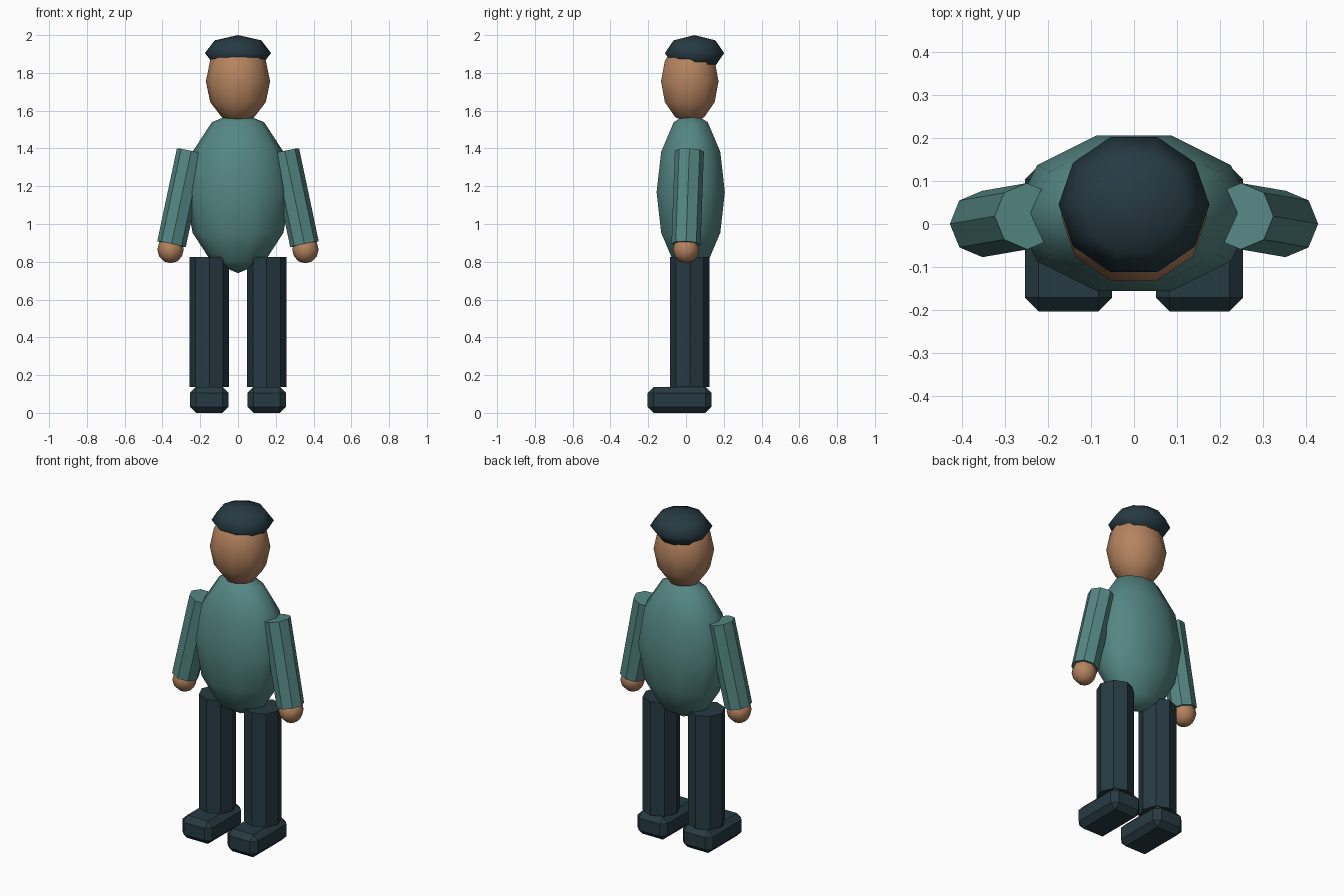
import bpy, bmesh, math
from mathutils import Matrix, Vector

if "Cube" in bpy.data.objects:
    bpy.data.objects.remove(bpy.data.objects["Cube"])


def material(name, col):
    m = bpy.data.materials.new(name)
    m.diffuse_color = (*col, 1)
    m.use_nodes = True
    m.node_tree.nodes["Principled BSDF"].inputs["Base Color"].default_value = m.diffuse_color
    return m


TEAL = material("teal_cloth", (0.089, 0.24, 0.228))
SKIN = material("skin", (0.46, 0.228, 0.115))
DARK = material("dark_cloth", (0.0194, 0.0423, 0.0545))


def finish(bm, name, mat, smooth=False):
    bmesh.ops.recalc_face_normals(bm, faces=bm.faces)
    for f in bm.faces:
        f.smooth = smooth
    me = bpy.data.meshes.new(name)
    bm.to_mesh(me)
    bm.free()
    me.materials.append(mat)
    ob = bpy.data.objects.new(name, me)
    bpy.context.collection.objects.link(ob)
    return ob


def ball(name, mat, centre, radii, segs, rings):
    bm = bmesh.new()
    bmesh.ops.create_uvsphere(bm, u_segments=segs, v_segments=rings, radius=1)
    # turn so that one column of vertices lies on the x axis
    v = next(v for v in bm.verts if abs(v.co.z) < 0.9)
    turn = Matrix.Rotation(-math.atan2(v.co.y, v.co.x), 4, 'Z')
    bmesh.ops.transform(bm, verts=bm.verts,
                        matrix=Matrix.Translation(centre) @ Matrix.Diagonal((*radii, 1)) @ turn)
    return finish(bm, name, mat, True)


def rod(name, mat, a, b, r, sides=8):
    a, b = Vector(a), Vector(b)
    d = b - a
    bm = bmesh.new()
    bmesh.ops.create_cone(bm, cap_ends=True, segments=sides, radius1=r, radius2=r, depth=d.length)
    rot = Vector((0, 0, 1)).rotation_difference(d).to_matrix().to_4x4()
    bmesh.ops.transform(bm, verts=bm.verts, matrix=Matrix.Translation((a + b) / 2) @ rot)
    return finish(bm, name, mat)


def block(name, mat, centre, size, bevel):
    bm = bmesh.new()
    bmesh.ops.create_cube(bm, size=1)
    bmesh.ops.transform(bm, verts=bm.verts,
                        matrix=Matrix.Translation(centre) @ Matrix.Diagonal((*size, 1)))
    bmesh.ops.bevel(bm, geom=bm.edges[:], offset=bevel, segments=1, affect='EDGES')
    return finish(bm, name, mat)


# body, head and cap
ball("torso", TEAL, (0, 0.025, 1.168), (0.278, 0.19, 0.428), 10, 6)
ball("head", SKIN, (0, 0.02, 1.755), (0.17, 0.16, 0.22), 10, 6)
ball("cap", DARK, (0, 0.045, 1.905), (0.175, 0.165, 0.095), 10, 4)

# limbs, mirrored left and right
for s, side in ((-1, "right"), (1, "left")):
    rod(side + "_arm", TEAL, (s * 0.352, 0, 0.893), (s * 0.248, 0.018, 1.385), 0.077)
    ball(side + "_hand", SKIN, (s * 0.357, 0, 0.865), (0.07, 0.07, 0.073), 8, 6)
    rod(side + "_leg", DARK, (s * 0.152, 0.02, 0.137), (s * 0.152, 0.02, 0.825), 0.104)
    block(side + "_foot", DARK, (s * 0.152, -0.034, 0.069), (0.203, 0.338, 0.138), 0.032)
